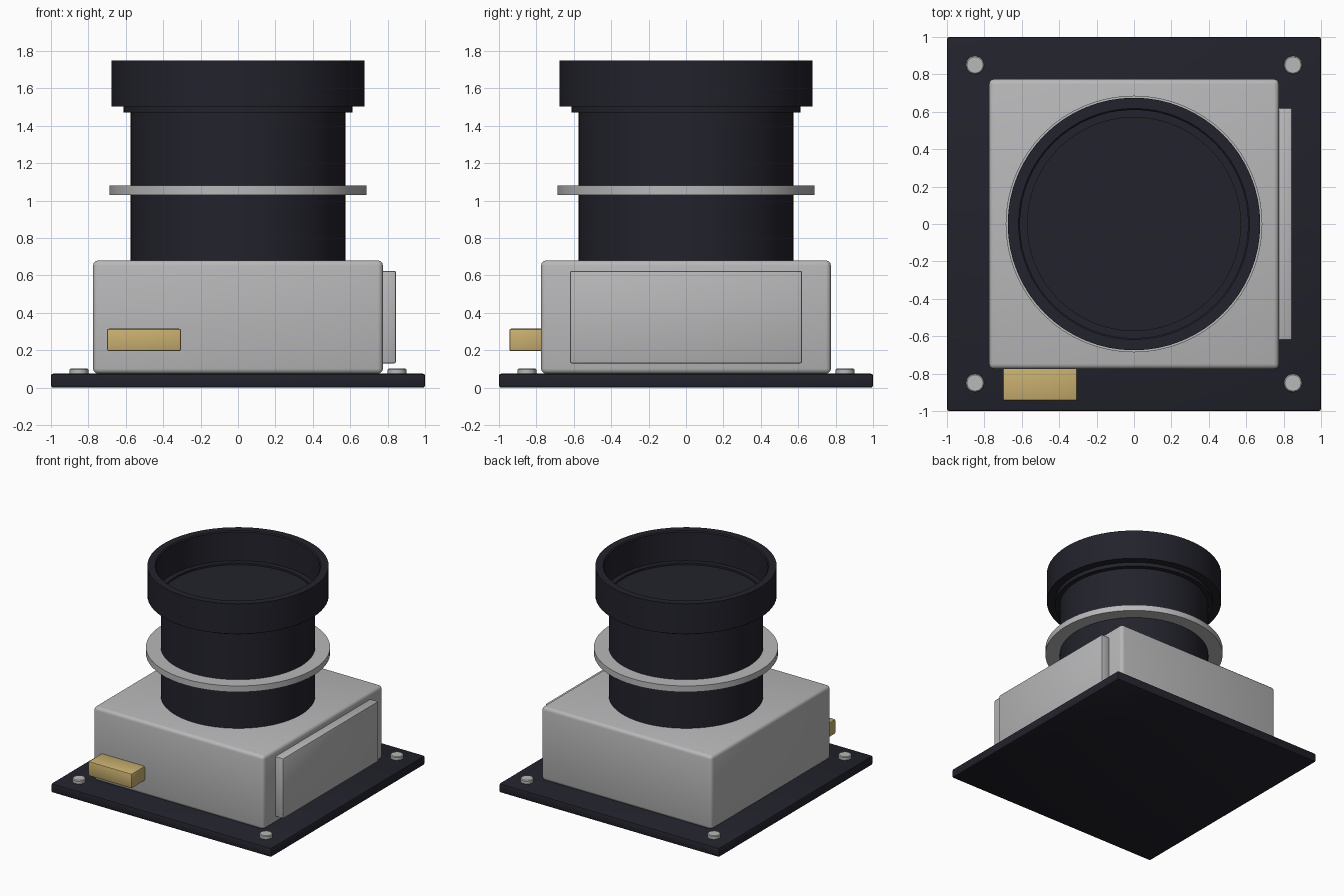
import bpy
import bmesh
import math

if "Cube" in bpy.data.objects:
    bpy.data.objects.remove(bpy.data.objects["Cube"], do_unlink=True)


def make_material(name, rgb):
    mat = bpy.data.materials.new(name)
    mat.use_nodes = True
    mat.diffuse_color = (*rgb, 1)
    mat.node_tree.nodes["Principled BSDF"].inputs["Base Color"].default_value = (*rgb, 1)
    return mat


black = make_material("matte black", (0.016, 0.016, 0.025))
grey = make_material("light grey metal", (0.48, 0.48, 0.49))
gold = make_material("brass gold", (0.58, 0.43, 0.16))


def finish(obj, mat):
    obj.data.materials.append(mat)
    bpy.ops.object.select_all(action="DESELECT")
    obj.select_set(True)
    bpy.context.view_layer.objects.active = obj
    bpy.ops.object.shade_smooth_by_angle(angle=math.radians(35))
    return obj


def add_mesh(name, bm, mat):
    bmesh.ops.recalc_face_normals(bm, faces=bm.faces)
    mesh = bpy.data.meshes.new(name)
    bm.to_mesh(mesh)
    bm.free()
    obj = bpy.data.objects.new(name, mesh)
    bpy.context.collection.objects.link(obj)
    return finish(obj, mat)


def box(name, low, high, bevel, mat, segments=2):
    """Rounded box between two corners."""
    bm = bmesh.new()
    bmesh.ops.create_cube(bm, size=1)
    for v in bm.verts:
        v.co = [(a + b) / 2 + c * (b - a) for a, b, c in zip(low, high, v.co)]
    bmesh.ops.bevel(bm, geom=bm.edges[:], offset=bevel, segments=segments,
                    profile=0.5, affect="EDGES")
    return add_mesh(name, bm, mat)


def lathe(name, profile, mat, sides=64, centre=(0, 0), closed=False):
    """Turn a (radius, height) profile about a vertical axis."""
    bm = bmesh.new()
    verts = [bm.verts.new((r, 0, z)) for r, z in profile]
    pairs = list(zip(verts, verts[1:]))
    if closed:
        pairs.append((verts[-1], verts[0]))
    edges = [bm.edges.new(p) for p in pairs]
    bmesh.ops.spin(bm, geom=verts + edges, cent=(0, 0, 0), axis=(0, 0, 1),
                   angle=math.tau, steps=sides, use_merge=False)
    bmesh.ops.remove_doubles(bm, verts=bm.verts[:], dist=0.0005)
    bmesh.ops.translate(bm, verts=bm.verts[:], vec=(*centre, 0))
    return add_mesh(name, bm, mat)


# Circuit board and sensor housing
box("base_board", (-1, -1, 0), (1, 1, 0.075), 0.012, black)
box("housing", (-0.775, -0.775, 0.075), (0.775, 0.775, 0.68), 0.027, grey, 3)

# Side panel and front connector
box("side_panel", (0.76, -0.62, 0.13), (0.845, 0.62, 0.625), 0.01, grey)
box("connector", (-0.7, -0.945, 0.195), (-0.305, -0.76, 0.315), 0.01, gold)

# Corner screws
for side, x in (("left", 0.85), ("right", -0.85)):
    for end, y in (("front", -0.85), ("back", 0.85)):
        lathe(f"screw_{end}_{side}",
              [(0, 0.06), (0.05, 0.06), (0.05, 0.097), (0.044, 0.103), (0, 0.103)],
              grey, sides=12, centre=(x, y))

# Lens barrel, its collar, the open hood and the lock ring
lathe("lens_barrel", [(0, 0.66), (0.575, 0.66), (0.575, 1.49), (0, 1.49)], black)
lathe("hood_collar", [(0.57, 1.47), (0.612, 1.47), (0.612, 1.505), (0.57, 1.505)],
      black, closed=True)
lathe("lens_hood", [(0.61, 1.502), (0.675, 1.502), (0.675, 1.75), (0.618, 1.75),
                    (0.61, 1.742)], black, closed=True)
lathe("lock_ring", [(0.57, 1.03), (0.686, 1.03), (0.686, 1.08), (0.57, 1.08)],
      grey, closed=True)
